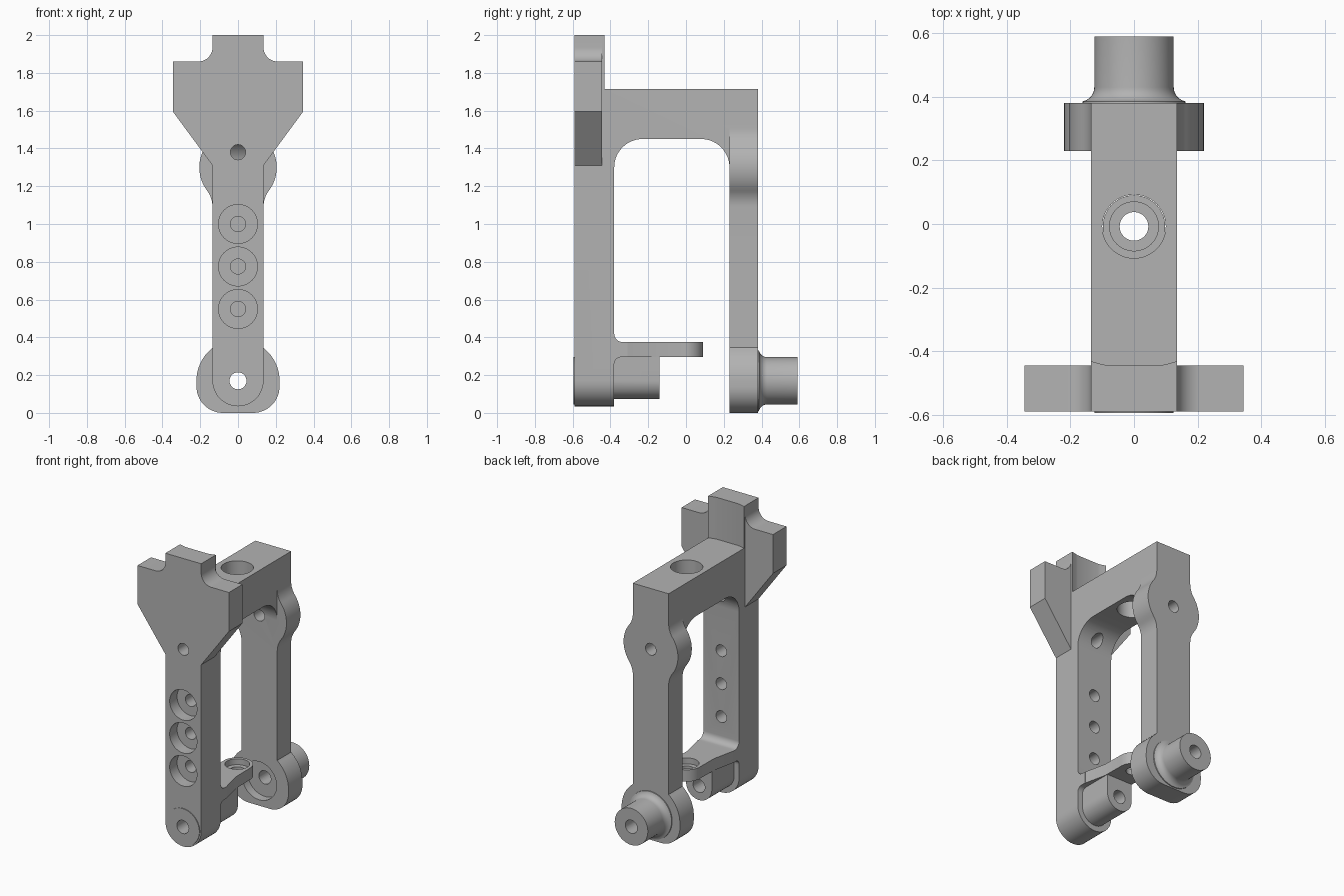
import bpy
import bmesh
from math import sin, cos, radians, pi
from mathutils import Vector

if "Cube" in bpy.data.objects:
    bpy.data.objects.remove(bpy.data.objects["Cube"])

grey = bpy.data.materials.new("plain grey")
grey.use_nodes = True
colour = (0.45, 0.45, 0.45, 1)
grey.diffuse_color = colour
grey.node_tree.nodes["Principled BSDF"].inputs["Base Color"].default_value = colour

HALF = 0.135      # half width of the columns and beam
PIVOT = 0.17      # height of the lower pivot
SOCKET = -0.0075  # depth position of the vertical bore


def arc(cx, cy, r, start, end, n=14):
    angles = [radians(start + (end - start) * i / n) for i in range(n + 1)]
    return [(cx + r * cos(a), cy + r * sin(a)) for a in angles]


def mirrored(half):
    return half + [(-x, z) for x, z in reversed(half)]


def finish(name, bm):
    bmesh.ops.remove_doubles(bm, verts=bm.verts, dist=1e-5)
    bmesh.ops.recalc_face_normals(bm, faces=bm.faces)
    mesh = bpy.data.meshes.new(name)
    bm.to_mesh(mesh)
    bm.free()
    mesh.materials.append(grey)
    obj = bpy.data.objects.new(name, mesh)
    bpy.context.collection.objects.link(obj)
    return obj


def prism(name, points, axis, start, end):
    """Extrude a closed profile along one axis."""
    place = {"x": lambda a, b: (start, a, b),
             "y": lambda a, b: (a, start, b),
             "z": lambda a, b: (a, b, start)}[axis]
    move = Vector([end - start if axis == k else 0 for k in "xyz"])
    bm = bmesh.new()
    face = bm.faces.new([bm.verts.new(place(a, b)) for a, b in points])
    top = bmesh.ops.extrude_face_region(bm, geom=[face])["geom"]
    verts = [v for v in top if isinstance(v, bmesh.types.BMVert)]
    bmesh.ops.translate(bm, verts=verts, vec=move)
    return finish(name, bm)


def lathe(name, points, axis, centre):
    """Spin a (radius, position) profile around the y or z axis."""
    line = Vector((0, 1, 0)) if axis == "y" else Vector((0, 0, 1))
    points = [(0, points[0][1])] + points + [(0, points[-1][1])]
    bm = bmesh.new()
    verts = [bm.verts.new(Vector(centre) + Vector((r, 0, 0)) + line * p) for r, p in points]
    edges = [bm.edges.new(pair) for pair in zip(verts, verts[1:])]
    bmesh.ops.spin(bm, geom=verts + edges, cent=centre, axis=line,
                   angle=2 * pi, steps=48, use_merge=True)
    return finish(name, bm)


# Arch: front leg, shelf root, beam and rear leg as one side profile
arch = [(-0.59, PIVOT), (-0.38, PIVOT)]
arch += arc(-0.345, 0.26, 0.035, 180, 90, 6)
arch += [(-0.31, 0.295), (-0.31, 0.375)]
arch += arc(-0.335, 0.42, 0.045, 270, 180, 8)
arch += arc(-0.23, 1.30, 0.15, 180, 90)
arch += arc(0.08, 1.30, 0.15, 90, 0)
arch += [(0.23, PIVOT), (0.38, PIVOT), (0.38, 1.715), (-0.59, 1.715)]
body = prism("bracket_body", arch, "x", -HALF, HALF)

# Head plate with sloping shoulders and scooped top corners
head = [(HALF - 0.02, 1.283), (0.345, 1.595), (0.345, 1.86)]
head += arc(0.21, 1.935, 0.075, 270, 180)
head += [(HALF, 2.0)]
# Raised head block, hollowed around the vertical bore
block = [(-HALF, -0.59), (HALF, -0.59)]
block += arc(0, SOCKET, 0.445, 270 + 17.66, 270 - 17.66)

# Swelling of the rear leg around its upper hole
swell = arc(0.28, 1.09, 0.145, 180, 143.13, 8)
swell += arc(0, 1.30, 0.205, -36.87, 36.87)
swell += arc(0.28, 1.51, 0.145, 216.87, 180, 8)

# Rear foot, flat underneath
foot = [(HALF, 0.345)] + arc(0, PIVOT, 0.22, 51, 0) + arc(0.08, 0.14, 0.14, 0, -90)

# Shelf with a rounded end, and the bearing block below it
shelf = [(HALF, -0.40), (HALF, -0.32), (0.1, -0.16)] + arc(0, SOCKET, 0.098, 0, 90, 16)
bearing = [(0.097, 0.32)] + arc(0, PIVOT, 0.097, 0, -90)

parts = [
    prism("head_plate", mirrored(head), "y", -0.59, -0.445),
    prism("head_block", block, "z", 1.6, 2.0),
    prism("rear_swell", mirrored(swell), "y", 0.23, 0.38),
    prism("rear_foot", mirrored(foot), "y", 0.23, 0.38),
    lathe("front_end", [(HALF, -0.59), (HALF, -0.38)], "y", (0, 0, PIVOT)),
    lathe("front_pad", [(0.125, -0.595), (0.125, -0.55)], "y", (0, 0, PIVOT)),
    prism("shelf", mirrored(shelf), "z", 0.295, 0.375),
    prism("bearing_block", mirrored(bearing), "y", -0.40, -0.14),
    lathe("rear_spigot", [(0.165, 0.35)] + arc(0.17, 0.43, 0.045, 270, 180, 8)[1:]
          + [(0.125, 0.59)], "y", (0, 0, PIVOT)),
]

# Bores and counterbores
cutters = [
    lathe("front_pivot_bore", [(0.045, -0.7), (0.045, -0.05)], "y", (0, 0, PIVOT)),
    lathe("rear_pivot_bore", [(0.13, 0.15), (0.13, 0.29), (0.045, 0.29), (0.045, 0.7)],
          "y", (0, 0, PIVOT)),
    lathe("front_upper_bore", [(0.04, -0.7), (0.04, -0.1)], "y", (0, 0, 1.38)),
    lathe("rear_upper_bore", [(0.04, 0.1), (0.04, 0.5)], "y", (0, 0, 1.30)),
    lathe("beam_bore", [(0.1, 1.3), (0.1, 1.8)], "z", (0, SOCKET, 0)),
    lathe("shelf_bore", [(0.045, 0.2), (0.045, 0.335), (0.077, 0.335), (0.077, 0.5)],
          "z", (0, SOCKET, 0)),
]
for i in range(3):
    cutters.append(lathe(f"leg_bore_{i + 1}",
                         [(0.103, -0.7), (0.103, -0.51), (0.04, -0.51), (0.04, -0.3)],
                         "y", (0, 0, 0.55 + 0.225 * i)))

# Join the parts, then drill them
bpy.context.view_layer.objects.active = body
for operation, group in (("UNION", parts), ("DIFFERENCE", cutters)):
    for obj in group:
        mod = body.modifiers.new(obj.name, "BOOLEAN")
        mod.operation = operation
        mod.solver = "EXACT"
        mod.object = obj
        bpy.ops.object.modifier_apply(modifier=mod.name)
        bpy.data.objects.remove(obj)

bpy.ops.object.select_all(action="DESELECT")
body.select_set(True)
bpy.ops.object.shade_smooth_by_angle(angle=radians(30))
